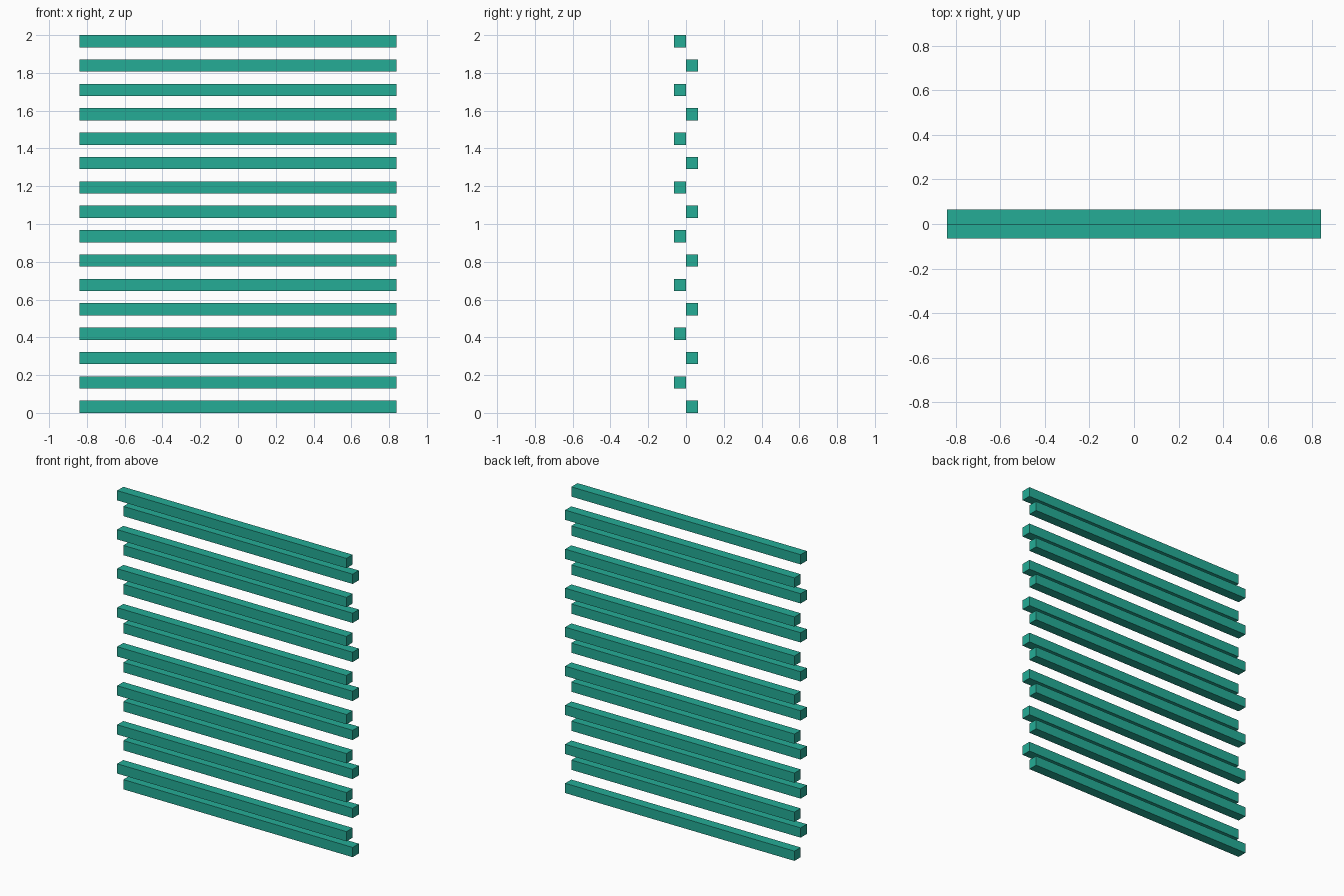
import bpy

if "Cube" in bpy.data.objects:
    bpy.data.objects.remove(bpy.data.objects["Cube"])

U = 2 / 31          # slat thickness; 16 slats and 15 equal gaps fill the height
LENGTH = 26 * U

teal = bpy.data.materials.new("teal")
teal.diffuse_color = (0.018, 0.413, 0.305, 1)
teal.use_nodes = True
teal.node_tree.nodes["Principled BSDF"].inputs["Base Color"].default_value = teal.diffuse_color


def slat(name, y, z):
    bpy.ops.mesh.primitive_cube_add(size=1, location=(0, y, z))
    ob = bpy.context.object
    ob.name = name
    ob.scale = (LENGTH, U, U)
    bpy.ops.object.transform_apply(location=False, rotation=False, scale=True)
    ob.data.materials.append(teal)


# Horizontal slats alternating between the back and front rows
for i in range(16):
    back = i % 2 == 0
    slat(f"{'back' if back else 'front'}_slat_{i + 1}",
         U / 2 if back else -U / 2, U * (2 * i + 0.5))
